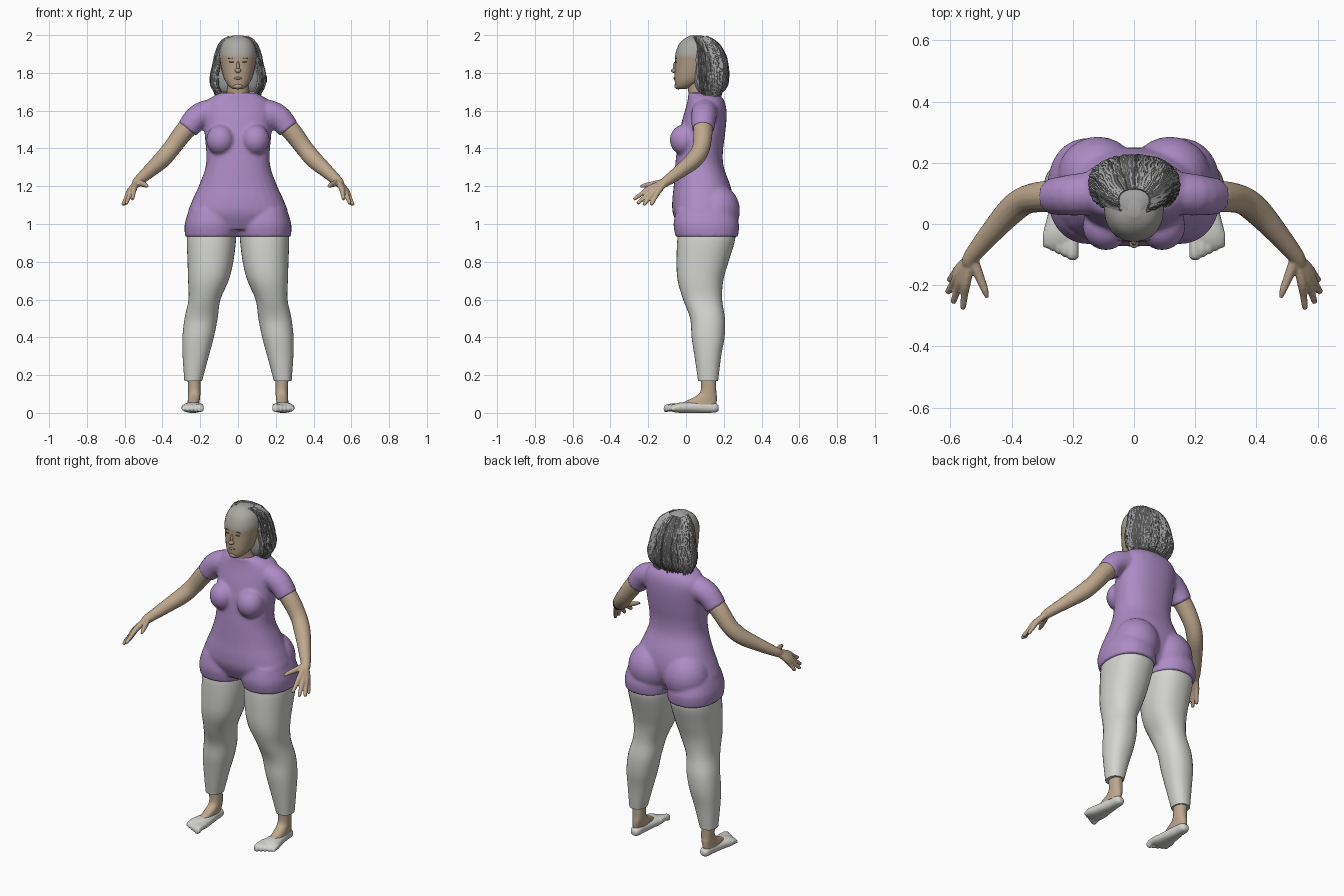
import bpy, bmesh, random
from math import sin, cos, pi, radians
from mathutils import Vector, Matrix

cube = bpy.data.objects.get("Cube")
if cube:
    bpy.data.objects.remove(cube, do_unlink=True)
random.seed(4)


def material(name, r, g, b):
    m = bpy.data.materials.new(name)
    m.use_nodes = True
    m.diffuse_color = (r, g, b, 1)
    m.node_tree.nodes["Principled BSDF"].inputs["Base Color"].default_value = (r, g, b, 1)
    return m


purple = material("purple cloth", .42, .26, .56)
white = material("off white cloth", .66, .66, .63)
skin = material("skin", .52, .39, .27)
face_skin = material("face skin", .45, .34, .24)
cap_grey = material("scalp grey", .40, .39, .36)
hair_grey = material("hair grey", .36, .36, .36)
hair_dark = material("dark hair grey", .13, .13, .13)
brown = material("eye brown", .14, .10, .07)
lip = material("lip", .36, .22, .17)


def spline(rows, steps=4):
    """Catmull-Rom through rows of numbers."""
    out = []
    last = len(rows) - 1
    for i in range(last):
        a, b, c, d = (rows[min(max(i + k, 0), last)] for k in (-1, 0, 1, 2))
        for s in range(steps):
            t = s / steps
            out.append([q + t / 2 * (r - p + t * (2 * p - 5 * q + 4 * r - w + t * (3 * (q - r) + w - p)))
                        for p, q, r, w in zip(a, b, c, d)])
    return out + [list(rows[last])]


def skin_rings(bm, rings):
    rings = [[bm.verts.new(p) for p in ring] for ring in rings]
    n = len(rings[0])
    for low, high in zip(rings, rings[1:]):
        for i in range(n):
            j = (i + 1) % n
            bm.faces.new((low[i], low[j], high[j], high[i]))
    bm.faces.new(rings[0])
    bm.faces.new(rings[-1])


def rim(row, angle, grow=1.0, power=2.3):
    """Point on the rounded section of a row (height, x min, x max, y min, y max)."""
    h, x0, x1, y0, y1 = row
    c, s = cos(angle), sin(angle)
    k = grow * (abs(c) ** power + abs(s) ** power) ** (-1 / power)
    return Vector(((x0 + x1) / 2 + (x1 - x0) / 2 * c * k, (y0 + y1) / 2 + (y1 - y0) / 2 * s * k, h))


def loft(bm, rows, side=1, along_y=False, sides=32):
    rings = []
    for row in spline(rows):
        ring = [rim(row, 2 * pi * i / sides) for i in range(sides)]
        rings.append([(side * p.x, p.z, p.y) if along_y else (side * p.x, p.y, p.z) for p in ring])
    skin_rings(bm, rings)


def tube(bm, rows, side=1, sides=16, steps=4):
    """Round limb through rows of (x, y, z, radius)."""
    rows = spline(rows, steps)
    points = [Vector((side * r[0], r[1], r[2])) for r in rows]
    rings, u = [], None
    for i, p in enumerate(points):
        t = (points[min(i + 1, len(points) - 1)] - points[max(i - 1, 0)]).normalized()
        u = t.orthogonal() if u is None else u - t * u.dot(t)
        u.normalize()
        v = t.cross(u)
        rings.append([p + rows[i][3] * (u * cos(2 * pi * k / sides) + v * sin(2 * pi * k / sides))
                      for k in range(sides)])
    skin_rings(bm, rings)


def ball(bm, centre, radii):
    bmesh.ops.create_uvsphere(bm, u_segments=24, v_segments=14, radius=1,
                              matrix=Matrix.Translation(centre) @ Matrix.Diagonal((*radii, 1)))


def finish(name, bm, mats, fuse=0, relax=0, mirror=False):
    bmesh.ops.recalc_face_normals(bm, faces=bm.faces)
    mesh = bpy.data.meshes.new(name)
    bm.to_mesh(mesh)
    bm.free()
    for m in mats:
        mesh.materials.append(m)
    for p in mesh.polygons:
        p.use_smooth = True
    mesh.set_sharp_from_angle(angle=radians(50))
    ob = bpy.data.objects.new(name, mesh)
    bpy.context.scene.collection.objects.link(ob)
    if fuse:
        mod = ob.modifiers.new("fuse", 'REMESH')
        mod.mode = 'VOXEL'
        mod.voxel_size = fuse
        mod.use_smooth_shade = True
        mod = ob.modifiers.new("relax", 'SMOOTH')
        mod.factor = .5
        mod.iterations = relax
    if mirror:
        mod = ob.modifiers.new("mirror", 'MIRROR')
        mod.use_mirror_merge = False
    return ob


def centred(rows):
    return [(z, -w, w, y0, y1) for z, w, y0, y1 in rows]


# One-piece top and shorts: trunk, sleeves, chest, seat and leg openings fused
bm = bmesh.new()
loft(bm, centred([(.97, .2, -.03, .2), (1.05, .262, -.068, .24), (1.12, .244, -.073, .25),
                  (1.2, .208, -.065, .236), (1.3, .172, -.058, .2), (1.38, .168, -.05, .195),
                  (1.46, .175, -.04, .205), (1.55, .18, -.02, .214), (1.62, .18, 0, .212),
                  (1.665, .15, .01, .195), (1.695, .09, .012, .16)]))
for s in (1, -1):
    tube(bm, [(.08, .105, 1.6, .075), (.2, .095, 1.575, .068), (.268, .09, 1.502, .06)], s)
    ball(bm, (s * .092, -.008, 1.445), (.076, .078, .082))
    ball(bm, (s * .118, .16, 1.07), (.132, .126, .14))
    loft(bm, [(.932, .004, .28, -.055, .275), (1, .002, .282, -.066, .28),
              (1.08, .02, .258, -.05, .25)], s)
finish("bodysuit", bm, [purple], .009, 4)

# Leggings
bm = bmesh.new()
loft(bm, [(.17, .19, .284, .064, .17), (.3, .155, .293, .045, .186), (.4, .128, .294, .03, .204),
          (.5, .108, .283, .022, .206), (.6, .093, .262, -.015, .191), (.7, .05, .264, -.044, .197),
          (.8, .025, .267, -.05, .225), (.93, .01, .27, -.045, .262), (.99, .02, .25, -.03, .24)])
finish("leggings", bm, [white], mirror=True)

# Ankles and insteps
bm = bmesh.new()
loft(bm, [(.045, .205, .268, -.03, .16), (.065, .203, .266, .005, .163), (.09, .2, .264, .055, .163),
          (.12, .198, .264, .078, .16), (.2, .2, .268, .076, .16)])
finish("ankle", bm, [skin], mirror=True)

# Feet with five toes
bm = bmesh.new()
loft(bm, [(.173, .22, .248, .012, .036), (.155, .205, .262, .002, .053), (.1, .2, .268, 0, .06),
          (.03, .19, .282, 0, .058), (-.03, .183, .297, 0, .055), (-.065, .187, .296, .004, .045),
          (-.08, .2, .283, .01, .035)], along_y=True)
for i in range(5):
    x, tip, r = .2 + .022 * i, -.118 + .01 * i, .019 - .002 * i
    tube(bm, [(x, -.03, .032, r), (x, tip + .03, .03, r), (x, tip + .01, .021, r),
              (x, tip, .02, r / 2)], sides=12)
finish("foot", bm, [white], .005, 2, True)

# Arms and hands
bm = bmesh.new()
wrist = Vector((.53, -.105, 1.225))
tube(bm, [(.2, .09, 1.57, .054), (.28, .09, 1.495, .052), (.35, .08, 1.403, .047),
          (.4, .045, 1.343, .046), (.46, -.02, 1.288, .038), (*wrist, .027), (.54, -.13, 1.21, .022)])
for tip in [(.605, -.185, 1.1), (.61, -.225, 1.1), (.592, -.258, 1.107), (.56, -.278, 1.13)]:
    tip = Vector(tip)
    knuckle = wrist.lerp(tip, .5) + Vector((.004, 0, .012))
    tube(bm, [(*wrist, .016), (*knuckle, .016), (*knuckle.lerp(tip, .5), .012),
              (*knuckle.lerp(tip, .93), .01), (*tip, .005)], sides=12)
tube(bm, [(*wrist, .018), (.508, -.165, 1.213, .016), (.488, -.215, 1.205, .012),
          (.48, -.242, 1.198, .006)], sides=12)
finish("arm", bm, [skin], .005, 2, True)

# Neck
bm = bmesh.new()
loft(bm, centred([(1.64, .075, .015, .15), (1.7, .06, .012, .14), (1.78, .058, 0, .14)]))
finish("neck", bm, [face_skin])

# Head, with a grey scalp above the brow
bm = bmesh.new()
loft(bm, centred([(1.714, .026, -.045, 0), (1.73, .048, -.056, .04), (1.76, .069, -.06, .1),
                  (1.8, .083, -.06, .15), (1.85, .093, -.058, .175), (1.9, .098, -.056, .18),
                  (1.95, .087, -.038, .165), (1.98, .062, -.01, .13), (1.998, .02, .025, .08)]))
ball(bm, (0, -.06, 1.812), (.016, .019, .013))
ball(bm, (0, -.056, 1.83), (.009, .014, .03))
ball(bm, (0, -.042, 1.73), (.028, .02, .017))
for f in bm.faces:
    f.material_index = int(f.calc_center_median().z > 1.885)
finish("head", bm, [face_skin, cap_grey])

# Eyes, brows and mouth
bm = bmesh.new()
for s in (1, -1):
    ball(bm, (s * .034, -.053, 1.858), (.014, .005, .003))
    ball(bm, (s * .036, -.052, 1.878), (.018, .004, .002))
finish("eyes_and_brows", bm, [brown])
bm = bmesh.new()
ball(bm, (0, -.058, 1.772), (.021, .008, .007))
finish("lips", bm, [lip])

# Hair mass behind the face
hair_rows = centred([(1.7, .12, .06, .185), (1.73, .136, .045, .212), (1.78, .143, .037, .22),
                     (1.85, .126, .033, .217), (1.92, .11, .032, .192), (1.97, .08, .032, .148),
                     (1.998, .025, .035, .085)])
bm = bmesh.new()
loft(bm, hair_rows)
finish("hair_mass", bm, [hair_grey])

# Loose strands draped from the crown to a ragged hem
light, dark = bmesh.new(), bmesh.new()
count = 76
for i in range(count):
    angle = -.75 + (pi + 1.5) * i / (count - 1)
    sway = random.uniform(-.06, .06)
    path = [(*rim(row, angle + sway * sin(3 * k), random.uniform(.98, 1.015)), random.uniform(.006, .009))
            for k, row in enumerate(spline(hair_rows, 2)[:-1])]
    x, y, z, r = path[0]
    path.insert(0, (x, y, z - random.uniform(.005, .03), .002))
    tube(dark if random.random() < .2 else light, path, sides=6, steps=2)
finish("hair_strands", light, [hair_grey])
finish("dark_hair_strands", dark, [hair_dark])
